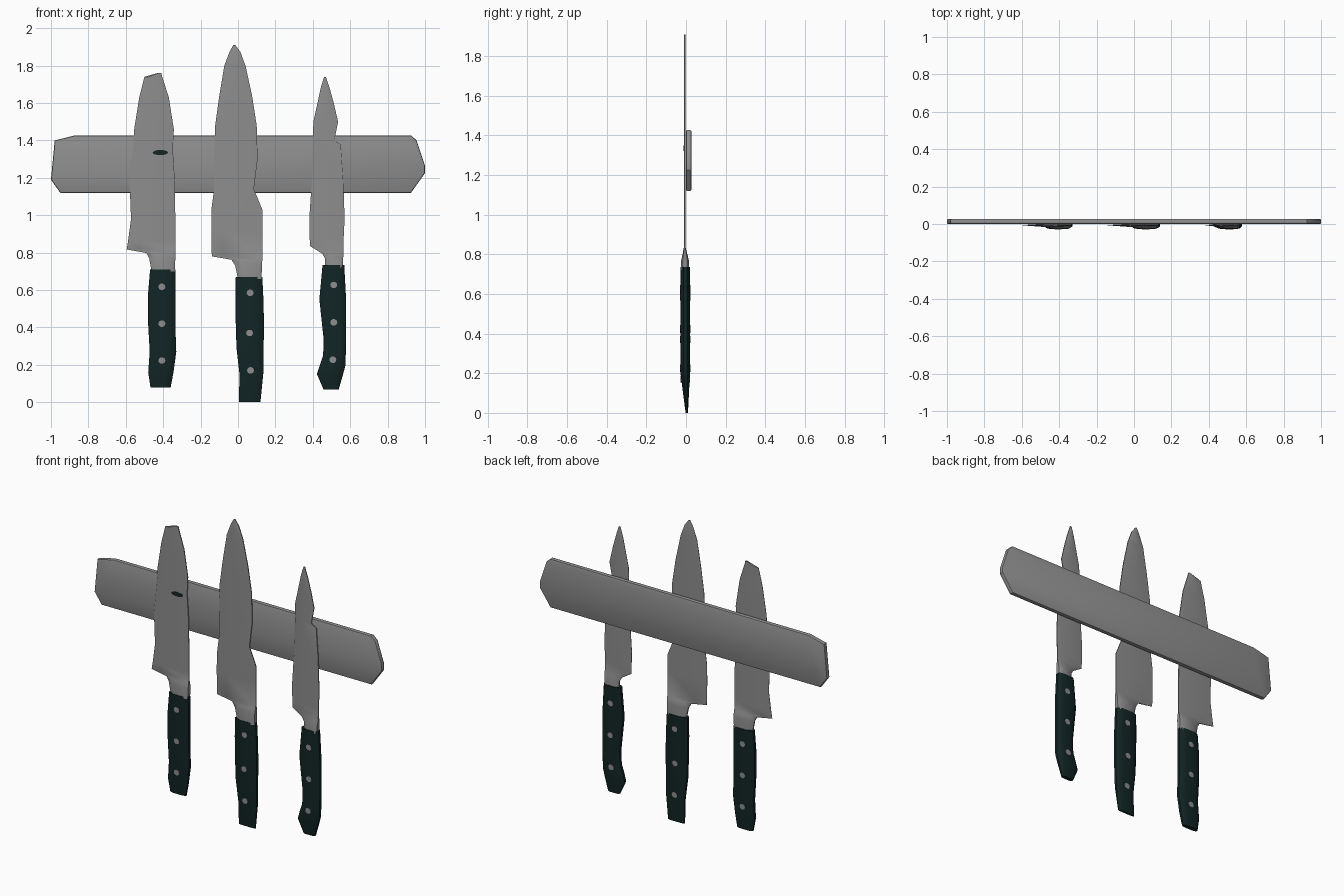
import bpy, bmesh, math

if "Cube" in bpy.data.objects:
    bpy.data.objects.remove(bpy.data.objects["Cube"])


def material(name, rgb):
    m = bpy.data.materials.new(name)
    m.diffuse_color = (*rgb, 1)
    m.use_nodes = True
    m.node_tree.nodes["Principled BSDF"].inputs["Base Color"].default_value = m.diffuse_color
    return m


STEEL = material("steel grey", (0.27, 0.27, 0.27))
DARK = material("dark teal", (0.006, 0.018, 0.018))


def finish(name, bm, mat, angle=35):
    bmesh.ops.recalc_face_normals(bm, faces=bm.faces)
    me = bpy.data.meshes.new(name)
    bm.to_mesh(me)
    bm.free()
    me.materials.append(mat)
    ob = bpy.data.objects.new(name, me)
    bpy.context.collection.objects.link(ob)
    bpy.ops.object.select_all(action='DESELECT')
    ob.select_set(True)
    bpy.context.view_layer.objects.active = ob
    bpy.ops.object.shade_smooth_by_angle(angle=math.radians(angle))
    return ob


def loft(name, rows, section, mat):
    """Skin rows of (z, left x, right x, half thickness, centre y)."""
    bm = bmesh.new()
    rings = []
    for z, xl, xr, t, yc in rows:
        rings.append([bm.verts.new((xl + (xr - xl) * u, yc + v * t, z)) for u, v in section])
    n = len(section)
    for a, b in zip(rings, rings[1:]):
        for i in range(n):
            bm.faces.new((a[i], a[(i + 1) % n], b[(i + 1) % n], b[i]))
    bm.faces.new(rings[0])
    bm.faces.new(rings[-1])
    return finish(name, bm, mat)


def disc(name, x, z, y0, y1, rx, rz, mat, sides=10):
    bm = bmesh.new()
    rings = [[bm.verts.new((x + rx * math.cos(k * math.tau / sides), y,
                            z + rz * math.sin(k * math.tau / sides)))
              for k in range(sides)] for y in (y0, y1)]
    for i in range(sides):
        j = (i + 1) % sides
        bm.faces.new((rings[0][i], rings[0][j], rings[1][j], rings[1][i]))
    bm.faces.new(rings[0])
    bm.faces.new(rings[1])
    return finish(name, bm, mat)


# Cross-sections: thin cutting edge on the left, thick spine; rounded grip
BLADE = [(0, -.2), (.25, -1), (.9, -1), (1, -.6), (1, .6), (.9, 1), (.25, 1), (0, .2)]
GRIP = [(0, -.35), (.08, -.75), (.25, -1), (.75, -1), (.92, -.75), (1, -.35),
        (1, .35), (.92, .75), (.75, 1), (.25, 1), (.08, .75), (0, .35)]

# Wall bar
outline = [(-.98, 1.40), (-.87, 1.427), (.925, 1.427), (.955, 1.40), (1, 1.265),
           (1, 1.225), (.925, 1.12), (-.95, 1.12), (-1, 1.19)]
bm = bmesh.new()
front = bm.faces.new([bm.verts.new((x, -.001, z)) for x, z in outline])
ext = bmesh.ops.extrude_face_region(bm, geom=[front])
bmesh.ops.translate(bm, vec=(0, .029, 0),
                    verts=[v for v in ext["geom"] if isinstance(v, bmesh.types.BMVert)])
rim = [e for e in bm.edges if abs(e.verts[0].co.y - e.verts[1].co.y) < 1e-5]
bmesh.ops.bevel(bm, geom=rim, offset=.008, segments=2, affect='EDGES', profile=.5)
finish("wall_bar", bm, STEEL, 30)

# Blades: (z, edge x, spine x), from tip to heel
blades = {
    "left": [(1.76, -.43, -.41), (1.74, -.50, -.405), (1.63, -.528, -.37), (1.46, -.555, -.343),
             (1.35, -.563, -.348), (1.19, -.58, -.338), (.98, -.572, -.335), (.86, -.588, -.335),
             (.817, -.595, -.335)],
    "middle": [(1.91, -.025, -.015), (1.875, -.045, .012), (1.80, -.073, .04), (1.64, -.10, .075),
               (1.48, -.122, .10), (1.30, -.128, .105), (1.14, -.128, .085), (1.03, -.142, .13),
               (.92, -.143, .13), (.78, -.14, .13)],
    "right": [(1.74, .46, .47), (1.68, .442, .49), (1.60, .425, .512), (1.50, .403, .535),
              (1.40, .40, .515), (1.38, .40, .55), (1.19, .395, .563), (.98, .381, .57),
              (.88, .383, .565), (.835, .385, .565)],
}
# Bolsters: the neck between heel and handle
bolsters = {
    "left": [(.798, -.49, -.335), (.77, -.475, -.335), (.70, -.462, -.338)],
    "middle": [(.762, -.035, .13), (.73, -.015, .128), (.66, .0, .126)],
    "right": [(.795, .45, .565), (.77, .465, .562), (.72, .465, .562)],
}
# Handles, from top to butt
handles = {
    "left": [(.71, -.47, -.335), (.59, -.48, -.335), (.41, -.48, -.335), (.27, -.472, -.33),
             (.16, -.48, -.345), (.08, -.468, -.36)],
    "middle": [(.67, -.012, .13), (.55, -.014, .136), (.42, -.012, .139), (.29, -.008, .137),
               (.15, .008, .135), (0, .005, .12)],
    "right": [(.735, .452, .568), (.55, .435, .578), (.335, .458, .578), (.25, .455, .576),
              (.20, .438, .575), (.15, .422, .562), (.067, .458, .538)],
}
rivets = {
    "left": [(-.407, .617), (-.407, .42), (-.407, .223)],
    "middle": [(.065, .585), (.062, .37), (.067, .17)],
    "right": [(.512, .627), (.512, .427), (.507, .227)],
}

for side in blades:
    # Blade thickens into its bolster
    rows = [(z, a, b, .0045, -.0065) for z, a, b in blades[side]]
    for (z, a, b), t in zip(bolsters[side], (.013, .019, .021)):
        rows.append((z, a, b, t, -.005))
    loft(side + "_blade", rows, BLADE, STEEL)

    # Handle slims towards the butt
    rows = []
    for i, (z, a, b) in enumerate(handles[side]):
        k = min(1, z / .2)
        rows.append((z, a, b, .006 + .018 * k, .004 - .008 * k))
    loft(side + "_handle", rows, GRIP, DARK)

    # Rivets pass right through the handle
    for n, (x, z) in enumerate(rivets[side]):
        half = .0255 if z > .2 else .0235
        disc(f"{side}_rivet_{n + 1}", x, z, -.004 - half, -.004 + half, .019, .018, STEEL)

# Small dark mark on the left blade
disc("left_blade_mark", -.415, 1.335, -.0125, -.0105, .042, .014, DARK)
